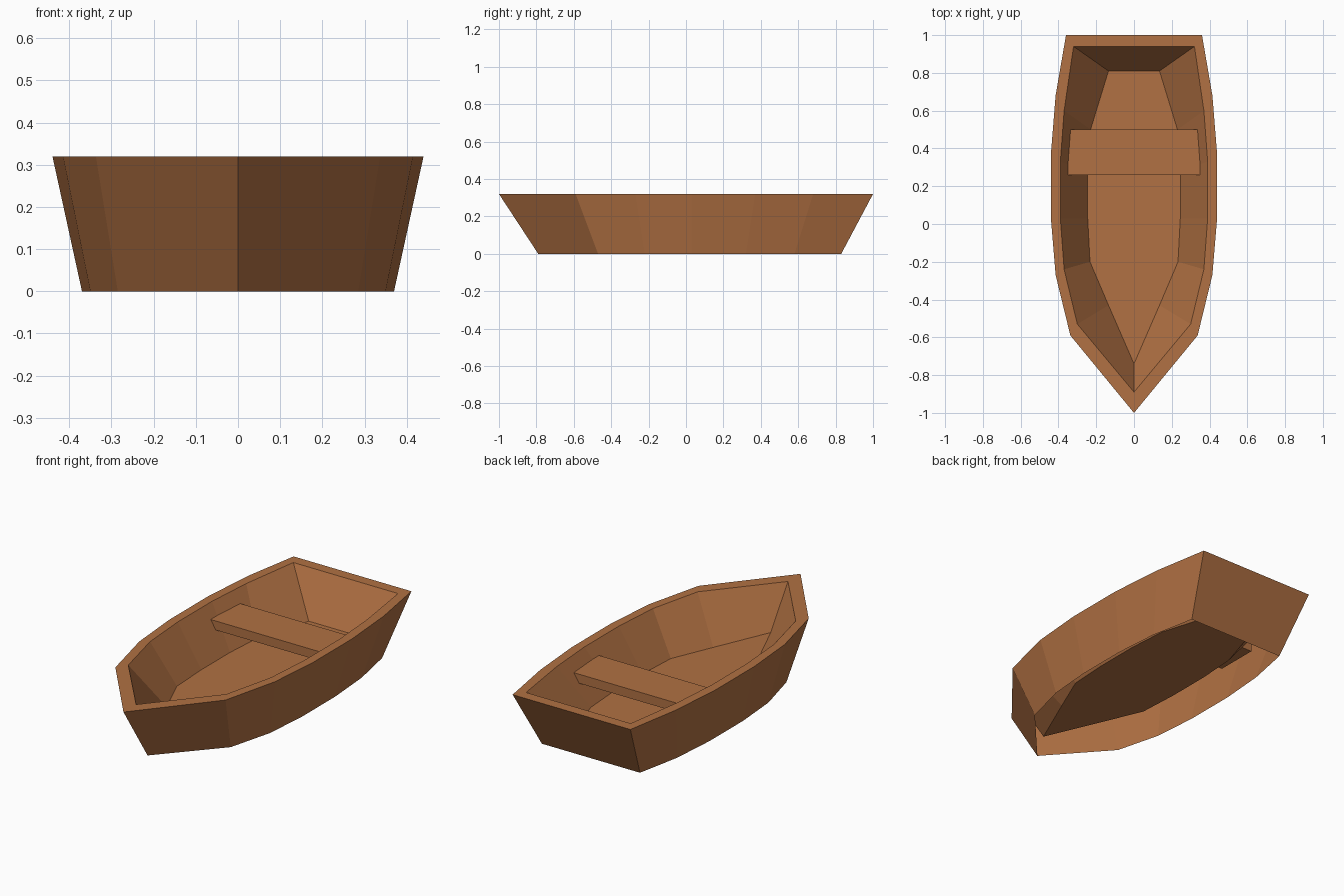
import bpy, bmesh

if "Cube" in bpy.data.objects:
    bpy.data.objects.remove(bpy.data.objects["Cube"])

wood = bpy.data.materials.new("warm brown wood")
wood.diffuse_color = (0.44, 0.165, 0.056, 1)
wood.use_nodes = True
wood.node_tree.nodes["Principled BSDF"].inputs["Base Color"].default_value = wood.diffuse_color


def finish(name, bm):
    bmesh.ops.recalc_face_normals(bm, faces=bm.faces)
    mesh = bpy.data.meshes.new(name)
    bm.to_mesh(mesh)
    bm.free()
    mesh.materials.append(wood)
    obj = bpy.data.objects.new(name, mesh)
    bpy.context.collection.objects.link(obj)
    return obj


def ring(bm, half, z):
    """Closed outline from a bow-to-stern half profile, mirrored over x."""
    pts = half + [(-x, y) for x, y in reversed(half[1:])]
    return [bm.verts.new((x, y, z)) for x, y in pts]


# Half outlines from bow to stern
keel_edge = [(0, -.79), (.285, -.47), (.35, -.22), (.37, .03), (.37, .32), (.35, .58), (.30, .83)]
rim_outer = [(0, -1), (.337, -.59), (.415, -.27), (.44, .03), (.44, .37), (.415, .68), (.36, 1)]
rim_inner = [(0, -.89), (.30, -.53), (.37, -.24), (.39, .03), (.39, .33), (.37, .60), (.32, .94)]
floor_edge = [(0, -.74), (.135, -.43), (.233, -.20), (.245, .03), (.245, .28), (.23, .50), (.135, .81)]

# Hull: outer wall, rim, inner wall and raised floor; underside stays open
bm = bmesh.new()
rings = [ring(bm, half, z) for half, z in
         ((keel_edge, 0), (rim_outer, .32), (rim_inner, .32), (floor_edge, .095))]
for a, b in zip(rings, rings[1:]):
    n = len(a)
    for i in range(n):
        j = (i + 1) % n
        bm.faces.new((a[i], a[j], b[j], b[i]))
bm.faces.new(rings[-1])
finish("hull", bm)

# Seat plank, its ends buried between the inner and outer walls
bm = bmesh.new()
bmesh.ops.create_cube(bm, size=1)
bmesh.ops.scale(bm, vec=(.77, .24, .05), verts=bm.verts)
seat = finish("seat", bm)
seat.location = (0, .38, .232)
